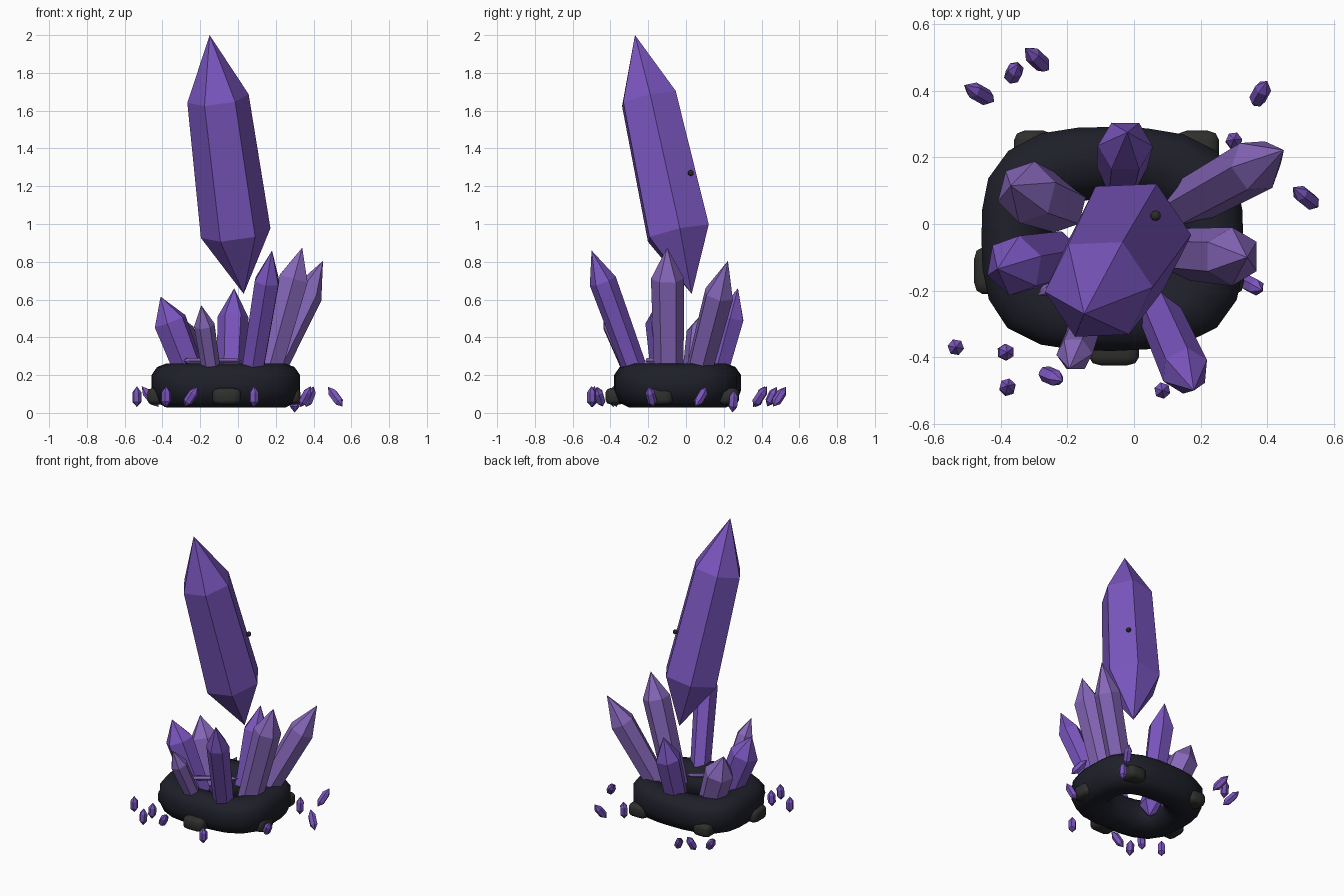
import bpy, bmesh, math, random
from mathutils import Vector

if "Cube" in bpy.data.objects:
    bpy.data.objects.remove(bpy.data.objects["Cube"])

random.seed(4)


def material(name, rgb):
    m = bpy.data.materials.new(name)
    m.diffuse_color = (*rgb, 1)
    m.use_nodes = True
    m.node_tree.nodes["Principled BSDF"].inputs["Base Color"].default_value = m.diffuse_color
    return m


DEEP = material("deep purple", (0.195, 0.092, 0.52))
LILAC = material("lilac", (0.24, 0.135, 0.49))
STONE = material("dark blue stone", (0.013, 0.014, 0.022))
ROCK = material("charcoal rock", (0.028, 0.028, 0.026))


def finish(bm, name, mat):
    bmesh.ops.recalc_face_normals(bm, faces=bm.faces)
    mesh = bpy.data.meshes.new(name)
    bm.to_mesh(mesh)
    bm.free()
    mesh.materials.append(mat)
    ob = bpy.data.objects.new(name, mesh)
    bpy.context.collection.objects.link(ob)
    return ob


def crystal(name, bottom, top, rings, turn, mat, sides=6):
    """Double-pointed prism; rings are (distance along the axis 0-1, radius)."""
    bottom, top = Vector(bottom), Vector(top)
    axis = (top - bottom).normalized()
    u = (Vector((1, 0, 0)) - axis * axis.x).normalized()
    v = axis.cross(u)
    bm = bmesh.new()
    loops = []
    for f, r in rings:
        c = bottom.lerp(top, f)
        angles = [math.radians(turn) + math.tau * i / sides for i in range(sides)]
        loops.append([bm.verts.new(c + r * (u * math.cos(a) + v * math.sin(a))) for a in angles])
    low, high = bm.verts.new(bottom), bm.verts.new(top)
    for i in range(sides):
        j = (i + 1) % sides
        bm.faces.new((low, loops[0][j], loops[0][i]))
        bm.faces.new((high, loops[-1][i], loops[-1][j]))
        for p, q in zip(loops, loops[1:]):
            bm.faces.new((p[i], p[j], q[j], q[i]))
    return finish(bm, name, mat)


# Large floating crystal with a small stone bead on its back
crystal("floating_crystal", (0.03, 0.03, 0.63), (-0.15, -0.27, 2.0),
        [(0.235, 0.186), (0.755, 0.164)], 4, DEEP)
bm = bmesh.new()
bmesh.ops.create_icosphere(bm, subdivisions=2, radius=0.016)
finish(bm, "stone_bead", ROCK).location = (0.065, 0.025, 1.27)

# Cluster crystals: name, foot, tip, radius, point length, turn, material
cluster = [
    ("right_back", (0.14, 0.05, 0.15), (0.45, 0.222, 0.805), 0.083, 0.20, 10, LILAC),
    ("front_right", (0.065, -0.24, 0.15), (0.18, -0.50, 0.86), 0.073, 0.175, 25, DEEP),
    ("right", (0.14, -0.09, 0.15), (0.34, -0.10, 0.875), 0.088, 0.17, 30, LILAC),
    ("back", (-0.04, 0.14, 0.15), (-0.02, 0.275, 0.66), 0.083, 0.16, 0, DEEP),
    ("left_back", (-0.22, 0.055, 0.15), (-0.37, 0.115, 0.56), 0.095, 0.14, 15, LILAC),
    ("left", (-0.23, -0.10, 0.15), (-0.41, -0.135, 0.615), 0.092, 0.14, 20, DEEP),
    ("front_left", (-0.13, -0.26, 0.15), (-0.195, -0.435, 0.57), 0.055, 0.115, 5, LILAC),
]
for name, foot, tip, r, point, turn, mat in cluster:
    foot, tip = Vector(foot), Vector(tip)
    length = (tip - foot).length
    bottom = foot - (tip - foot) * (0.08 / length)
    total = length + 0.08
    crystal("crystal_" + name, bottom, tip,
            [(0.08 / total, r * 0.87), (1 - point / total, r)], turn, mat)

# Thin crystal lying flat across the middle of the cluster
crystal("lying_crystal", (0.02, -0.02, 0.276), (-0.29, -0.215, 0.276),
        [(0.1, 0.014), (0.93, 0.016)], 0, LILAC)

# Stone ring: rounded-square loops swept through a chunky cross-section
A, B, CENTRE, SEG = 0.395, 0.335, Vector((-0.065, -0.045, 0)), 24
section = [(0.0, 0.12), (0.0, 0.2), (0.03, 0.243), (0.08, 0.262), (0.14, 0.255),
           (0.185, 0.22), (0.215, 0.15), (0.215, 0.085), (0.17, 0.04), (0.08, 0.028), (0.025, 0.055)]
bm = bmesh.new()
wobble = [random.uniform(-0.008, 0.006) for _ in range(SEG)]
loops = []
for inset, z in section:
    ring = []
    for i in range(SEG):
        c, s = math.cos(math.tau * i / SEG), math.sin(math.tau * i / SEG)
        k = (abs(c) ** 3 + abs(s) ** 3) ** (-1 / 3) + wobble[i]
        ring.append(bm.verts.new(CENTRE + Vector(((A - inset) * c * k, (B - inset) * s * k, z))))
    loops.append(ring)
for p, q in zip(loops, loops[1:] + loops[:1]):
    for i in range(SEG):
        j = (i + 1) % SEG
        bm.faces.new((p[i], p[j], q[j], q[i]))
base = finish(bm, "stone_ring", STONE)
base.data.shade_smooth()

# Rocks embedded around the ring
for i, (x, y, rx, ry) in enumerate([(-0.06, -0.375, 0.075, 0.05), (-0.43, -0.14, 0.05, 0.07),
                                    (0.285, -0.14, 0.045, 0.07), (0.19, 0.225, 0.065, 0.055),
                                    (-0.3, 0.225, 0.06, 0.055)]):
    bm = bmesh.new()
    bmesh.ops.create_cube(bm, size=2)
    bmesh.ops.bevel(bm, geom=bm.edges[:], offset=0.5, segments=2, profile=0.5, affect='EDGES')
    for v in bm.verts:
        v.co = Vector((x + v.co.x * rx, y + v.co.y * ry, 0.088 + v.co.z * 0.043))
    finish(bm, f"rock_{i + 1}", ROCK).data.shade_smooth()

# Loose shards: x, y and half-length vector
shards = [
    (-0.465, 0.392, -0.045, 0.025, 0.055), (-0.36, 0.455, 0.014, 0.025, 0.052),
    (-0.292, 0.495, -0.036, 0.034, 0.052), (0.38, 0.392, 0.02, 0.037, 0.055),
    (0.515, 0.08, -0.038, 0.03, 0.052), (0.357, -0.185, 0.028, -0.014, 0.055),
    (0.085, -0.5, 0, 0, 0.056), (-0.248, -0.457, 0.035, -0.015, 0.053),
    (-0.38, -0.49, 0, 0.005, 0.056), (-0.385, -0.385, 0.004, 0, 0.056),
    (-0.535, -0.37, 0, 0, 0.055), (0.3, 0.25, 0, 0.004, 0.06),
]
for i, (x, y, *half) in enumerate(shards):
    c, h = Vector((x, y, 0.086 if i < 11 else 0.062)), Vector(half)
    crystal(f"shard_{i + 1}", c - h, c + h, [(0.25, 0.025), (0.7, 0.025)], 17 * i, DEEP)
